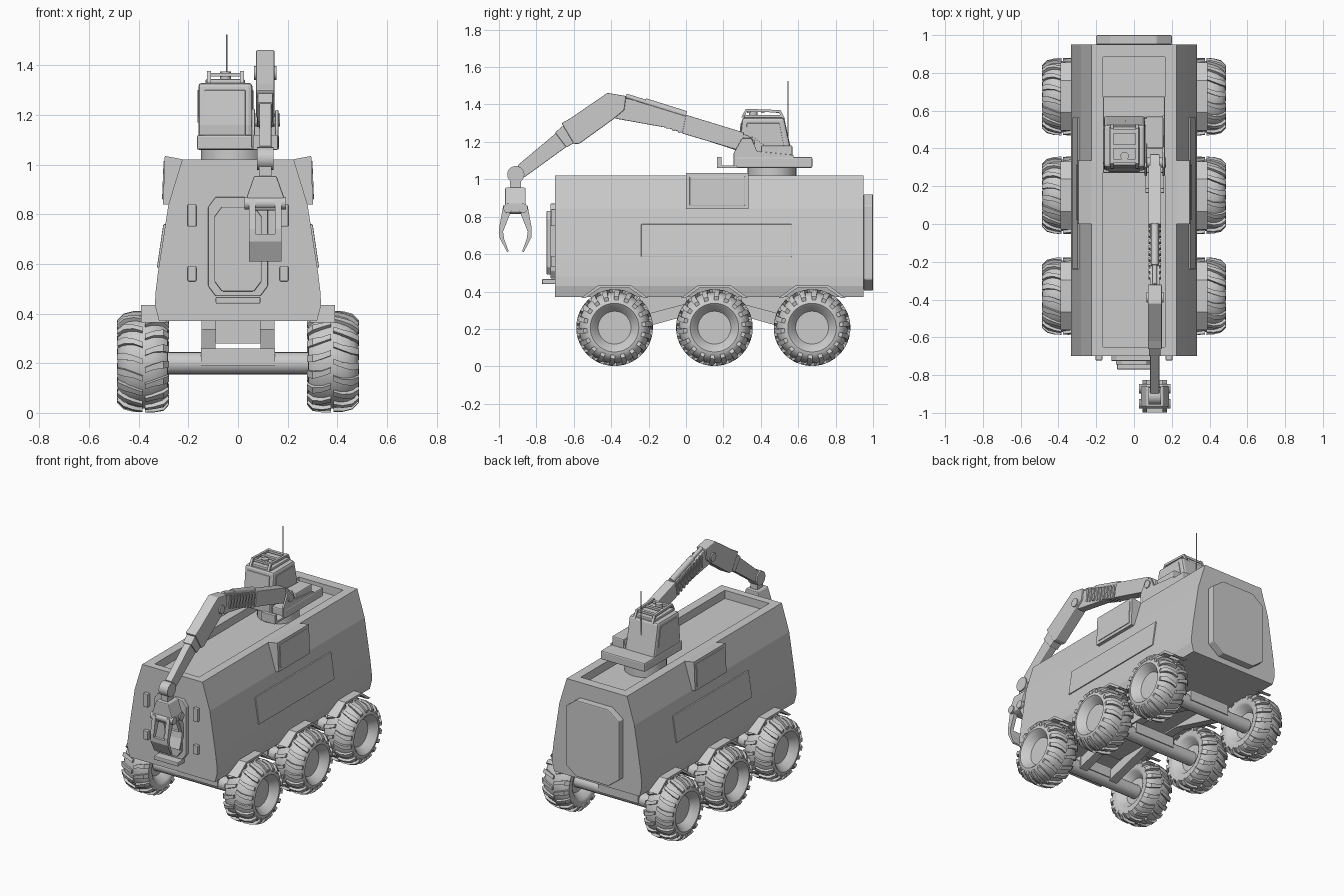
import bpy, bmesh
from math import sin, cos, pi, radians
from mathutils import Vector

if "Cube" in bpy.data.objects:
    bpy.data.objects.remove(bpy.data.objects["Cube"])


def finish(name, bm, bevel=0, smooth=None):
    bmesh.ops.recalc_face_normals(bm, faces=bm.faces)
    me = bpy.data.meshes.new(name)
    bm.to_mesh(me)
    bm.free()
    ob = bpy.data.objects.new(name, me)
    bpy.context.collection.objects.link(ob)
    if bevel:
        m = ob.modifiers.new("bevel", 'BEVEL')
        m.width, m.segments, m.limit_method = bevel, 2, 'ANGLE'
    if smooth:
        bpy.context.view_layer.objects.active = ob
        ob.select_set(True)
        bpy.ops.object.shade_smooth_by_angle(angle=radians(smooth))
        ob.select_set(False)
    return ob


def prism(name, pts, axis, a, b, bevel=0, smooth=None):
    """Extrude a 2D outline along an axis from a to b."""
    put = {'x': lambda p, t: (t, p[0], p[1]), 'y': lambda p, t: (p[0], t, p[1]),
           'z': lambda p, t: (p[0], p[1], t)}[axis]
    bm = bmesh.new()
    A = [bm.verts.new(put(p, a)) for p in pts]
    B = [bm.verts.new(put(p, b)) for p in pts]
    n = len(pts)
    bm.faces.new(A)
    bm.faces.new(B)
    for i in range(n):
        j = (i + 1) % n
        bm.faces.new((A[i], A[j], B[j], B[i]))
    return finish(name, bm, bevel, smooth)


def box(name, x, y, z, bevel=0):
    return prism(name, [(x[0], y[0]), (x[1], y[0]), (x[1], y[1]), (x[0], y[1])], 'z', z[0], z[1], bevel)


def rod(name, p, q, r, n=20):
    p, q = Vector(p), Vector(q)
    bm = bmesh.new()
    bmesh.ops.create_cone(bm, cap_ends=True, segments=n, radius1=r, radius2=r, depth=(q - p).length)
    rot = (q - p).to_track_quat('Z', 'Y').to_matrix().to_4x4()
    bmesh.ops.transform(bm, matrix=rot, verts=bm.verts)
    bmesh.ops.translate(bm, vec=(p + q) / 2, verts=bm.verts)
    return finish(name, bm, 0, 35)


def chamfered(w0, w1, z0, z1, c, d):
    return [(w0 + c, z0), (w1 - c, z0), (w1, z0 + d), (w1, z1 - d), (w1 - c, z1),
            (w0 + c, z1), (w0, z1 - d), (w0, z0 + d)]


# Hull with open tray on the roof
half = [(.318, .37), (.334, .43), (.333, .48), (.322, .57), (.308, .66), (.28, .84), (.225, 1.02)]
hull = prism("hull", half + [(-x, z) for x, z in reversed(half)], 'y', -.70, .95)
cutter = box("tray_cutter", (-.165, .165), (-.65, .885), (.965, 1.2))
cutter.hide_render = True
cutter.hide_set(True)
m = hull.modifiers.new("tray", 'BOOLEAN')
m.operation, m.object, m.solver = 'DIFFERENCE', cutter, 'EXACT'

# Rear hatch, front door, step and lamps
prism("rear_hatch", chamfered(-.2, .2, .405, .92, .08, .06), 'y', .95, 1.0, .006)
prism("front_door_frame", chamfered(-.12, .12, .47, .87, .03, .04), 'y', -.725, -.69, .004)
prism("front_door", chamfered(-.095, .095, .49, .83, .03, .04), 'y', -.745, -.72, .004)
box("front_step", (-.09, .09), (-.77, -.69), (.44, .467), .005)
for s in (-1, 1):
    for z0, z1 in ((.75, .84), (.53, .59)):
        x = sorted((s * .168, s * .203))
        box("front_lamp", x, (-.722, -.69), (z0, z1), .004)

for s in (-1, 1):
    # Side hatch lying on the slope
    prism("side_panel", [(s * .30, .585), (s * .327, .585), (s * .301, .76), (s * .27, .76)],
          'y', -.24, .565, .003)
    # Upper side locker
    prism("side_locker", [(s * .27, .84), (s * .302, .84), (s * .295, 1.035), (s * .225, 1.022)],
          'y', 0, .335)
    prism("side_locker_door", [(s * .29, .86), (s * .306, .86), (s * .3, 1.015), (s * .28, 1.015)],
          'y', .02, .315, .003)
    # Suspension rails
    prism("suspension_rail", [(-.38, .165), (-.38, .235), (.0, .335), (.0, .38), (.30, .38),
                              (.30, .335), (.67, .235), (.67, .165), (.3, .27), (.0, .27)],
          'x', s * .09, s * .148)

box("chassis_spine", (-.09, .09), (-.25, .55), (.28, .38))

# Wheel: lathed tyre with dished hub, then curved tread lugs
prof = [(-.05, 0), (-.05, .085), (-.095, .12), (-.102, .135), (-.1, .165), (-.08, .182), (-.04, .19), (.02, .19),
        (.055, .183), (.082, .168), (.097, .148), (.1, .13), (.092, .12), (.05, .088), (.05, 0)]
N = 40
bm = bmesh.new()
rings = [[bm.verts.new((x, r * cos(2 * pi * i / N), r * sin(2 * pi * i / N))) for i in range(N)]
         for x, r in prof[1:-1]]
for A, B in zip(rings, rings[1:]):
    for i in range(N):
        bm.faces.new((A[i], A[(i + 1) % N], B[(i + 1) % N], B[i]))
bm.faces.new(rings[0])
bm.faces.new(rings[-1])
outer = [(.0, .19, 0), (.035, .188, .07), (.07, .178, .11), (.095, .152, .11)]
inner = [(-.01, .19, 0), (-.045, .19, .07), (-.08, .184, .11), (-.1, .16, .11)]
for path, off in ((outer, 0), (inner, .5)):
    sx = 1 if path is outer else -1
    for k in range(18):
        secs = []
        for i, (x, r, da) in enumerate(path):
            w = .055 if i < 2 else .075
            a = 2 * pi * (k + off) / 18 + da
            t = sx * (0, .002, .005, .007)[i]
            secs.append([bm.verts.new((xx, rr * cos(aa), rr * sin(aa))) for xx, rr, aa in
                         ((x, r - .012, a - w), (x + t, r + .015, a - w),
                          (x + t, r + .015, a + w), (x, r - .012, a + w))])
        bm.faces.new(secs[0])
        bm.faces.new(secs[-1])
        for A, B in zip(secs, secs[1:]):
            for j in range(4):
                bm.faces.new((A[j], A[(j + 1) % 4], B[(j + 1) % 4], B[j]))
wheel = finish("wheel", bm, 0, 30)

# Wheels, axles and mudguards
for n, y in enumerate((-.382, .152, .674)):
    for s in (1, -1):
        ob = wheel if (n == 0 and s == 1) else wheel.copy()
        if ob is not wheel:
            bpy.context.collection.objects.link(ob)
        ob.location = (s * .385, y, .207)
        ob.rotation_euler = (0, 0, 0 if s == 1 else pi)
        arch = [(-.18, .365), (-.085, .435), (.085, .435), (.18, .365)]
        low = [(.155, .365), (.078, .42), (-.078, .42), (-.155, .365)]
        prism("mudguard", [(y + a, z) for a, z in arch + low], 'x', s * .29, s * .39)
    rod("axle", (-.34, y, .2), (.34, y, .2), .045)
    box("axle_mount", (-.15, .15), (y - .05, y + .05), (.19, .26))

# Turret base
rod("turret_ring", (-.02, .46, .96), (-.02, .46, 1.065), .13, 32)
box("turret_platform", (-.165, .165), (.27, .675), (1.06, 1.12), .008)
box("turret_front_lip", (.06, .16), (.165, .28), (1.06, 1.075), .003)
box("turret_front_stop", (.06, .16), (.165, .19), (1.06, 1.12), .003)
prism("arm_bracket", [(.255, 1.07), (.255, 1.14), (.30, 1.225), (.36, 1.225), (.42, 1.18), (.56, 1.17), (.575, 1.07)],
      'x', .055, .068, .003)
prism("arm_bracket_outer", [(.255, 1.07), (.255, 1.14), (.30, 1.22), (.35, 1.22), (.38, 1.15), (.575, 1.13), (.575, 1.07)],
      'x', .15, .163, .003)
box("power_unit", (.065, .155), (.40, .57), (1.1, 1.18), .008)

# Cab with windows, roof and rails
prism("cab", [(.29, 1.06), (.283, 1.16), (.30, 1.33), (.525, 1.33), (.57, 1.12), (.57, 1.06)], 'x', -.16, .058, .015)
prism("cab_windscreen", [(.279, 1.11), (.276, 1.16), (.292, 1.3), (.31, 1.3), (.31, 1.11)], 'x', -.135, .03, .003)
for x in (-.164, .05):
    prism("cab_side_window", [(.32, 1.17), (.325, 1.3), (.50, 1.3), (.525, 1.17)], 'x', x, x + .012, .002)
box("cab_roof", (-.13, .028), (.31, .515), (1.325, 1.345), .005)
for x in (-.125, .008):
    prism("roof_rail", [(.295, 1.33), (.32, 1.377), (.505, 1.37), (.53, 1.32), (.515, 1.32), (.497, 1.357),
                        (.325, 1.362), (.31, 1.33)], 'x', x, x + .016)
for y in (.325, .40, .48):
    box("roof_crossbar", (-.12, .015), (y, y + .02), (1.355, 1.37))
rod("roof_beacon", (-.05, .36, 1.34), (-.05, .36, 1.375), .022)
rod("antenna", (-.045, .545, 1.15), (-.045, .545, 1.525), .0035, 8)

# Boom from shoulder to elbow
C = .11
prism("boom", [(.36, 1.15), (.37, 1.205), (.33, 1.235), (-.30, 1.43), (-.37, 1.44), (-.42, 1.40), (-.38, 1.325),
               (-.1, 1.275), (.30, 1.145)], 'x', C - .026, C + .026, .004)
prism("boom_sleeve", [(.30, 1.15), (.31, 1.25), (.0, 1.345), (-.02, 1.245)], 'x', C - .034, C + .034, .004)
rod("boom_piston", (C, -.32, 1.445), (C, -.0, 1.345), .013)
rod("boom_piston_housing", (C, -.22, 1.414), (C, -.0, 1.345), .02)
for i in range(9):
    t = i / 8
    y, z = -.28 + .25 * t, 1.385 - .09 * t
    prism("boom_rib", [(y - .014, z - .045), (y - .002, z + .04), (y + .012, z + .036), (y, z - .049)],
          'x', C - .033, C + .033)
rod("shoulder_pin", (.05, .326, 1.18), (.17, .326, 1.18), .026)

# Forearm from elbow to wrist
prism("elbow", [(-.32, 1.445), (-.42, 1.462), (-.62, 1.325), (-.665, 1.30), (-.60, 1.19), (-.57, 1.19), (-.39, 1.32),
                (-.33, 1.37)], 'x', C - .037, C + .037, .005)
prism("forearm", [(-.62, 1.32), (-.70, 1.25), (-.64, 1.17), (-.57, 1.21)], 'x', C - .031, C + .031, .004)
prism("wrist_link", [(-.68, 1.26), (-.90, 1.075), (-.865, 1.01), (-.63, 1.18)], 'x', C - .024, C + .024, .004)
rod("elbow_pin", (C - .045, -.388, 1.37), (C + .045, -.388, 1.37), .028)
rod("wrist_joint", (C - .033, -.91, 1.025), (C + .033, -.91, 1.025), .046)

# Gripper palm and two claws
G = -.912
box("gripper_neck", (C - .025, C + .025), (G - .03, G + .03), (.93, 1.01))
prism("gripper_palm", [(C - .045, .955), (C + .045, .955), (C + .075, .87), (C + .075, .825), (C + .05, .815),
                       (C - .05, .815), (C - .075, .87)], 'y', G - .055, G + .055, .006)
for s in (-1, 1):
    rod("claw_pin", (C - .083, G + s * .04, .845), (C + .083, G + s * .04, .845), .025)
    arm = [(.03, .86), (.065, .86), (.087, .74), (.086, .69), (.06, .67), (.066, .72), (.03, .81)]
    tip = [(.066, .72), (.087, .72), (.086, .69), (.044, .61), (.036, .615), (.06, .68)]
    for x in (-.065, .04):
        prism("claw_arm", [(G + s * a, z) for a, z in arm], 'x', C + x, C + x + .025)
    prism("claw_tip", [(G + s * a, z) for a, z in tip], 'x', C - .065, C + .065)
